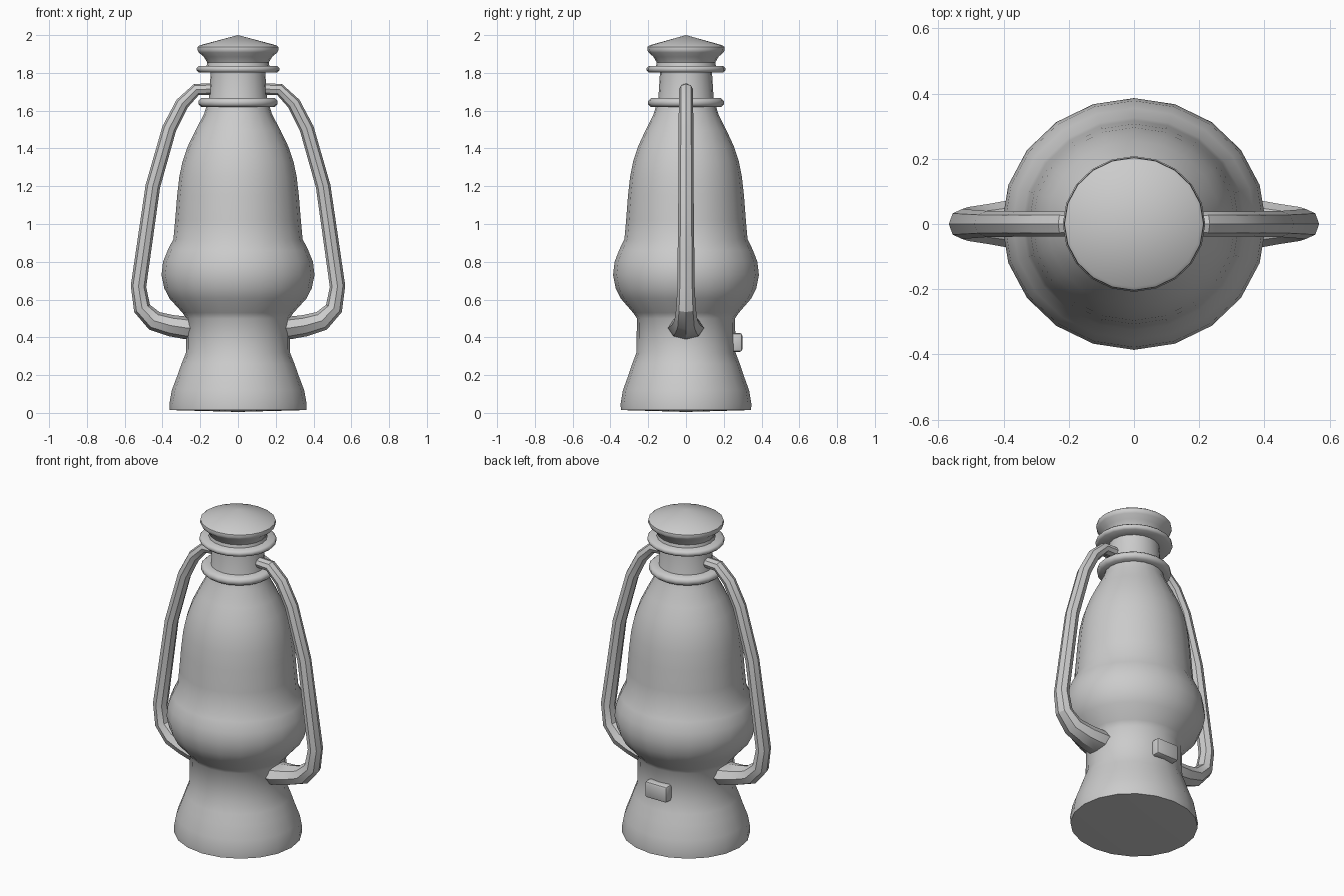
import bpy, bmesh, math
from mathutils import Vector

if "Cube" in bpy.data.objects:
    bpy.data.objects.remove(bpy.data.objects["Cube"])

SIDES = 20
X_STRETCH = 1.05   # the lantern is slightly wider in x than in y


def finish(name, bm, angle):
    bmesh.ops.recalc_face_normals(bm, faces=bm.faces)
    mesh = bpy.data.meshes.new(name)
    bm.to_mesh(mesh)
    bm.free()
    ob = bpy.data.objects.new(name, mesh)
    bpy.context.collection.objects.link(ob)
    bpy.ops.object.select_all(action='DESELECT')
    ob.select_set(True)
    bpy.context.view_layer.objects.active = ob
    bpy.ops.object.shade_smooth_by_angle(angle=math.radians(angle))
    return ob


def skin(bm, rings, closed=False):
    """Bridge successive vertex rings with quads."""
    n = len(rings[0])
    pairs = list(zip(rings, rings[1:]))
    if closed:
        pairs.append((rings[-1], rings[0]))
    for a, b in pairs:
        for i in range(n):
            j = (i + 1) % n
            bm.faces.new((a[i], a[j], b[j], b[i]))


def lathe(name, profile, closed=False, bottom=None, top=None, angle=40):
    """Revolve (radius, z) points; bottom/top are z heights of the cap centres."""
    bm = bmesh.new()
    rings = []
    for r, z in profile:
        rings.append([bm.verts.new((X_STRETCH * r * math.cos(2 * math.pi * i / SIDES),
                                    r * math.sin(2 * math.pi * i / SIDES), z))
                      for i in range(SIDES)])
    skin(bm, rings, closed)
    for z, ring in ((bottom, rings[0]), (top, rings[-1])):
        if z is not None:
            c = bm.verts.new((0, 0, z))
            for i in range(SIDES):
                bm.faces.new((ring[i], ring[(i + 1) % SIDES], c))
    return finish(name, bm, angle)


def collar(name, z, height, inner, outer):
    """Thin rounded ring around the neck."""
    h, b = height / 2, height * 0.3
    lathe(name, [(inner, z - h), (outer - b, z - h), (outer, z - h + b),
                 (outer, z + h - b), (outer - b, z + h), (inner, z + h)],
          closed=True, angle=50)


def handle(name, side):
    # x, z, half thickness in the bend plane, half width in y
    path = [(.11, 1.715, .030, .036), (.22, 1.712, .032, .038), (.296, 1.637, .036, .038),
            (.364, 1.505, .038, .039), (.451, 1.20, .039, .040), (.527, .67, .041, .046),
            (.508, .553, .046, .052), (.443, .487, .054, .062), (.355, .462, .057, .078),
            (.275, .450, .060, .095), (.20, .445, .060, .095)]
    bm = bmesh.new()
    pts = [Vector((side * p[0], 0, p[1])) for p in path]
    rings = []
    for i, p in enumerate(pts):
        d = (pts[min(i + 1, len(pts) - 1)] - pts[max(i - 1, 0)]).normalized()
        n = Vector((d.z, 0, -d.x))
        t, w = path[i][2:]
        rings.append([bm.verts.new(p + n * t * math.cos(k * math.pi / 4)
                                   + Vector((0, w * math.sin(k * math.pi / 4), 0)))
                      for k in range(8)])
    skin(bm, rings)
    bm.faces.new(rings[0])
    bm.faces.new(rings[-1])
    finish(name, bm, 30)


# Fuel base, bulging tank and tapering globe
lathe("lantern_body",
      [(.345, .015), (.346, .05), (.334, .12), (.305, .20), (.285, .26), (.262, .32),
       (.260, .50), (.280, .53), (.345, .605), (.372, .66), (.386, .73), (.378, .80),
       (.355, .86), (.326, .92), (.317, 1.02), (.307, 1.15), (.296, 1.25), (.280, 1.33),
       (.254, 1.41), (.215, 1.495), (.172, 1.58), (.160, 1.62), (.146, 1.67), (.138, 1.80),
       (.136, 1.86)],
      bottom=0.005, top=1.86)

# Neck collars
collar("lower_collar", 1.643, .046, .135, .200)
collar("upper_collar", 1.820, .034, .120, .208)

# Chimney cap
lathe("chimney_cap",
      [(.160, 1.83), (.155, 1.855), (.172, 1.885), (.198, 1.908), (.205, 1.922),
       (.203, 1.938), (.193, 1.946)],
      bottom=1.83, top=2.0)

# Side tubes
for label, side in (("left", -1), ("right", 1)):
    handle(label + "_side_tube", side)

# Small rounded plate on the back of the base
bm = bmesh.new()
bmesh.ops.create_cube(bm, size=1)
for v in bm.verts:
    v.co = Vector((v.co.x * .15, v.co.y * .07 + .263, v.co.z * .10 + .373))
bmesh.ops.bevel(bm, geom=bm.edges[:], offset=.014, segments=2, profile=.5, affect='EDGES')
finish("back_plate", bm, 40)
